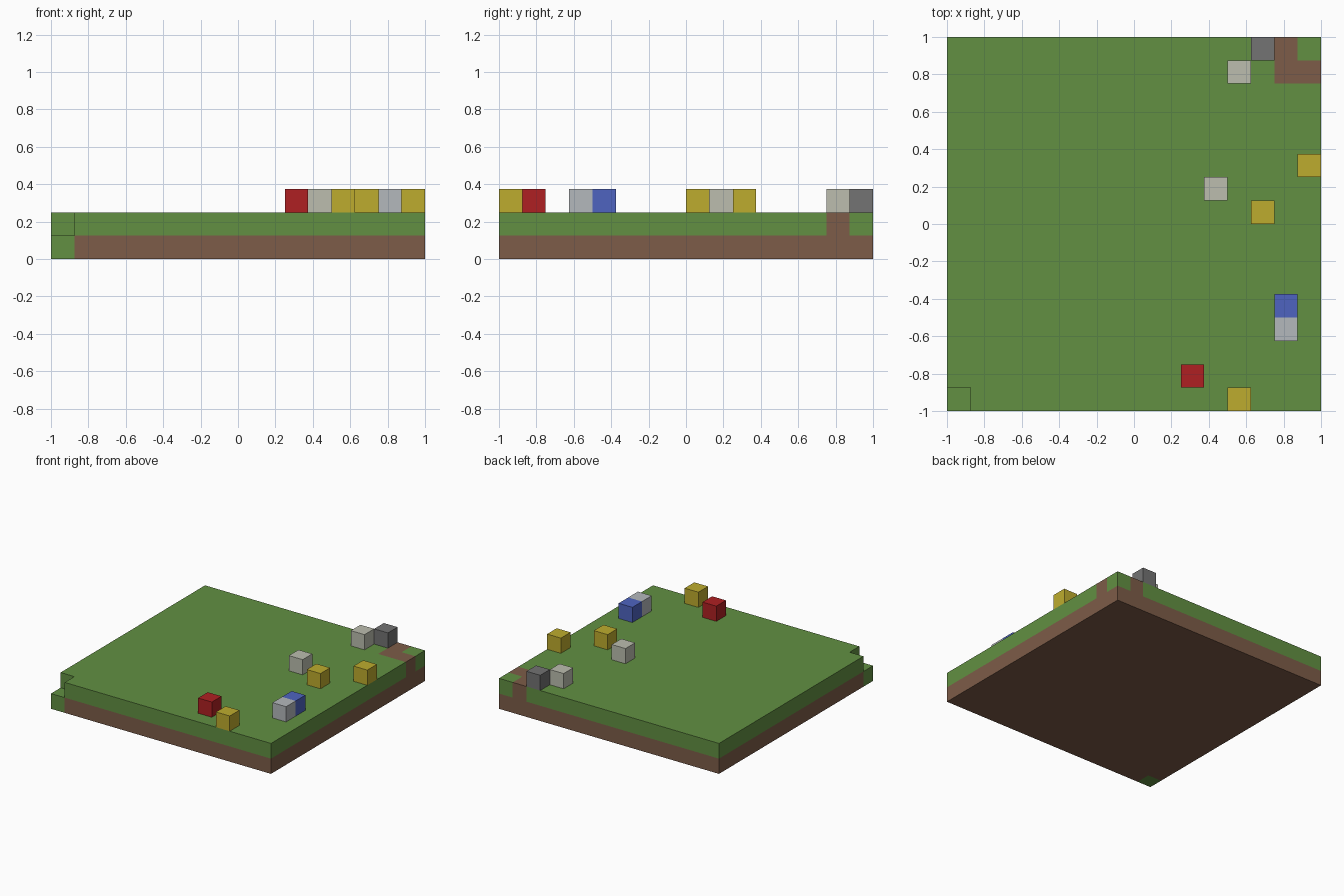
import bpy, bmesh
from math import radians
from mathutils import Vector

if "Cube" in bpy.data.objects:
    bpy.data.objects.remove(bpy.data.objects["Cube"], do_unlink=True)

N = 16          # blocks along each side
S = 2 / N       # block size


def material(name, rgb):
    """Flat material from 0-255 display values, converted to linear."""
    lin = [(c / 255 / 12.92) if c < 11 else ((c / 255 + 0.055) / 1.055) ** 2.4 for c in rgb]
    m = bpy.data.materials.new(name)
    m.use_nodes = True
    m.diffuse_color = (*lin, 1)
    m.node_tree.nodes["Principled BSDF"].inputs["Base Color"].default_value = (*lin, 1)
    return m


grass = material("grass green", (98, 144, 66))
dirt = material("dirt brown", (125, 92, 72))
yellow = material("yellow", (190, 172, 46))
red = material("red", (175, 32, 34))
blue = material("blue", (78, 100, 192))
pale = material("pale stone", (188, 190, 175))
silver = material("silver grey", (180, 184, 188))
dark = material("dark grey", (115, 115, 115))


def add_object(name, bm, mats):
    mesh = bpy.data.meshes.new(name)
    bm.to_mesh(mesh)
    bm.free()
    for m in mats:
        mesh.materials.append(m)
    obj = bpy.data.objects.new(name, mesh)
    bpy.context.collection.objects.link(obj)
    return obj


def corner(cell):
    return Vector((cell[0] * S - 1, cell[1] * S - 1, cell[2] * S))


# Ground: dirt layer under a grass layer, with a sunken grass corner
# and a bare dirt bend around the opposite corner
last = N - 1
blocks = {(x, y, z): 1 - z for x in range(N) for y in range(N) for z in range(2)}
del blocks[0, 0, 1]
blocks[0, 0, 0] = 0
for cell in ((last - 1, last - 1, 1), (last, last - 1, 1), (last - 1, last, 1)):
    blocks[cell] = 1

bm = bmesh.new()
for cell, mat in blocks.items():
    for axis in range(3):
        for side in (0, 1):
            step = [0, 0, 0]
            step[axis] = 2 * side - 1
            if tuple(c + d for c, d in zip(cell, step)) in blocks:
                continue
            # Only outward faces with no neighbouring block are made
            u, v = Vector(), Vector()
            u[(axis + 1) % 3] = S
            v[(axis + 2) % 3] = S
            o = corner(cell)
            o[axis] += side * S
            quad = [o, o + u, o + u + v, o + v]
            if not side:
                quad.reverse()
            face = bm.faces.new([bm.verts.new(p) for p in quad])
            face.material_index = mat
bmesh.ops.remove_doubles(bm, verts=bm.verts, dist=S / 100)
bmesh.ops.dissolve_limit(bm, angle_limit=radians(1), verts=bm.verts,
                         edges=bm.edges, delimit={'MATERIAL'})
add_object("ground", bm, [grass, dirt])

# Single blocks resting on the grass: name, column, row, material
for name, x, y, mat in (
    ("dark_block", 13, 15, dark),
    ("back_pale_block", 12, 14, pale),
    ("middle_pale_block", 11, 9, pale),
    ("edge_yellow_block", 15, 10, yellow),
    ("middle_yellow_block", 13, 8, yellow),
    ("front_yellow_block", 12, 0, yellow),
    ("blue_block", 14, 4, blue),
    ("silver_block", 14, 3, silver),
    ("red_block", 10, 1, red),
):
    bm = bmesh.new()
    bmesh.ops.create_cube(bm, size=S)
    block = add_object(name, bm, [mat])
    block.location = corner((x + 0.5, y + 0.5, 2.5))
